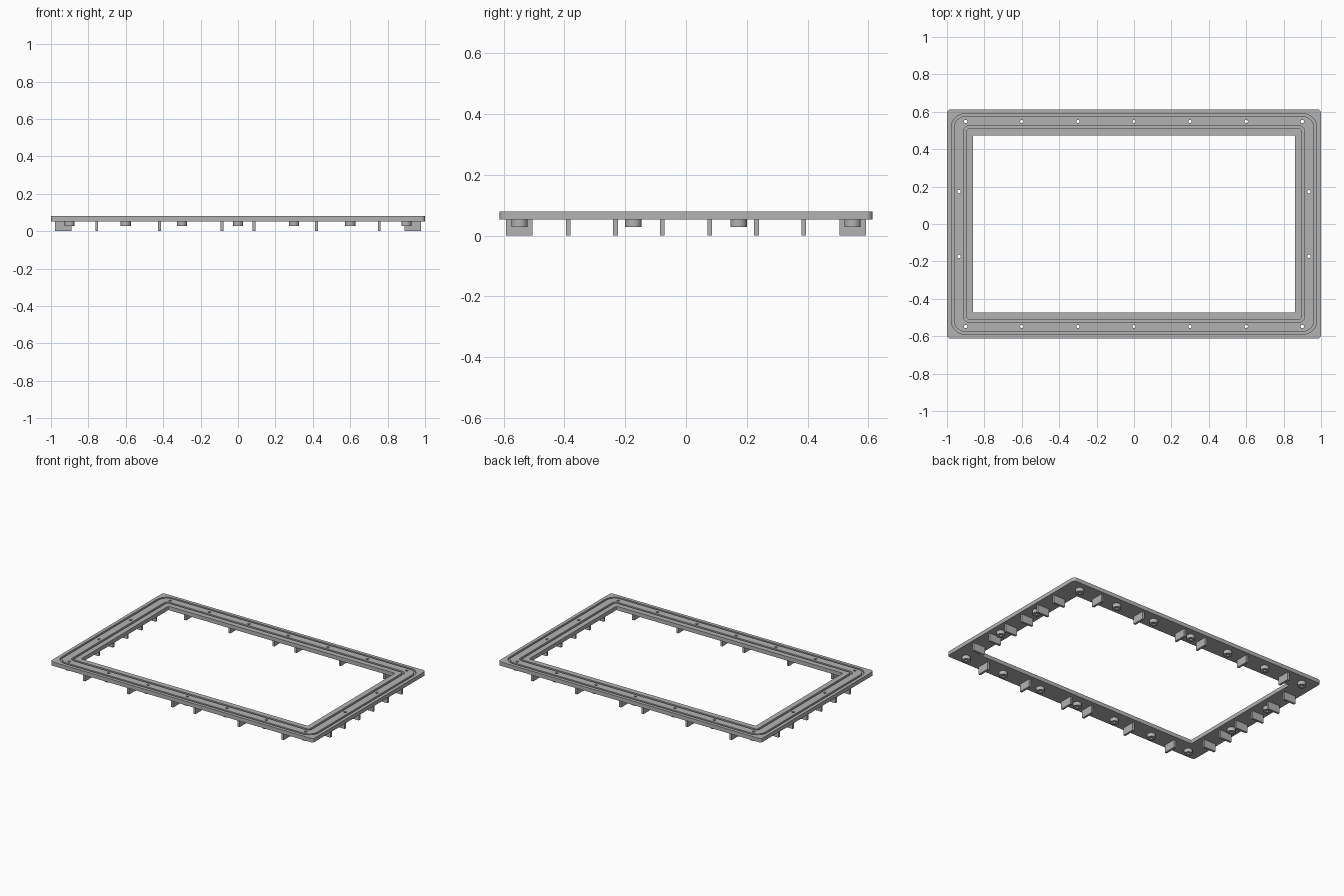
import bpy, bmesh, math
from mathutils import Matrix

cube = bpy.data.objects.get("Cube")
if cube:
    bpy.data.objects.remove(cube, do_unlink=True)

HX, HY = 1.0, 0.613            # outer half sizes
TOP, UNDER = 0.08, 0.053       # plate faces
FLOOR = 0.068                  # groove floor
HOLE_R, BOSS_R, BOSS_Z = 0.009, 0.027, 0.028

grey = bpy.data.materials.new("mid grey")
grey.use_nodes = True
grey.diffuse_color = (0.45, 0.45, 0.45, 1)
grey.node_tree.nodes["Principled BSDF"].inputs["Base Color"].default_value = (0.45, 0.45, 0.45, 1)


def make_object(name, bm):
    bmesh.ops.recalc_face_normals(bm, faces=bm.faces)
    mesh = bpy.data.meshes.new(name)
    bm.to_mesh(mesh)
    bm.free()
    mesh.materials.append(grey)
    obj = bpy.data.objects.new(name, mesh)
    bpy.context.collection.objects.link(obj)
    return obj


def smooth(obj):
    bpy.ops.object.select_all(action='DESELECT')
    obj.select_set(True)
    bpy.context.view_layer.objects.active = obj
    bpy.ops.object.shade_smooth_by_angle(angle=math.radians(30))


def rounded_loop(bm, inset, radius, z, steps=8):
    """Ring of vertices around a rounded rectangle."""
    loop = []
    corners = [(1, 1), (-1, 1), (-1, -1), (1, -1)]
    for i, (sx, sy) in enumerate(corners):
        cx, cy = sx * (HX - inset - radius), sy * (HY - inset - radius)
        for k in range(steps + 1):
            a = math.pi / 2 * (i + k / steps)
            loop.append(bm.verts.new((cx + radius * math.cos(a), cy + radius * math.sin(a), z)))
    return loop


# Frame plate: cross-section (inset, corner radius, height) carried round the rectangle
section = [
    (0, 0.02, UNDER), (0, 0.02, TOP),
    (0.023, 0.075, TOP), (0.023, 0.075, FLOOR), (0.037, 0.061, FLOOR), (0.037, 0.061, TOP),
    (0.088, 0.03, TOP), (0.088, 0.03, FLOOR), (0.103, 0.015, FLOOR), (0.103, 0.015, TOP),
    (0.139, 0.005, TOP), (0.139, 0.005, UNDER),
]
bm = bmesh.new()
loops = [rounded_loop(bm, *s) for s in section]
for a, b in zip(loops, loops[1:] + loops[:1]):
    n = len(a)
    for i in range(n):
        j = (i + 1) % n
        bm.faces.new((a[i], a[j], b[j], b[i]))
frame = make_object("frame_plate", bm)

# Screw positions along the long and short sides
screws = [(0.3 * i, s * 0.548) for i in range(-3, 4) for s in (-1, 1)]
screws += [(sx * 0.935, sy * 0.173) for sx in (-1, 1) for sy in (-1, 1)]

# Screw holes through the plate
bm = bmesh.new()
for x, y in screws:
    bmesh.ops.create_cone(bm, cap_ends=True, segments=16, radius1=HOLE_R, radius2=HOLE_R,
                          depth=0.2, matrix=Matrix.Translation((x, y, TOP)))
cutter = make_object("hole_cutter", bm)
cutter.hide_render = True
cutter.hide_viewport = True
mod = frame.modifiers.new("screw_holes", 'BOOLEAN')
mod.operation = 'DIFFERENCE'
mod.solver = 'EXACT'
mod.object = cutter
depsgraph = bpy.context.evaluated_depsgraph_get()
frame.data = bpy.data.meshes.new_from_object(frame.evaluated_get(depsgraph))
frame.modifiers.clear()
bpy.data.objects.remove(cutter, do_unlink=True)
smooth(frame)

# Hollow screw bosses below the plate
bm = bmesh.new()
SEG = 24
for x, y in screws:
    rings = []
    for r, z in ((BOSS_R, UNDER), (BOSS_R, BOSS_Z), (HOLE_R, BOSS_Z), (HOLE_R, UNDER)):
        rings.append([bm.verts.new((x + r * math.cos(math.tau * k / SEG),
                                    y + r * math.sin(math.tau * k / SEG), z)) for k in range(SEG)])
    for a, b in zip(rings, rings[1:]):
        for k in range(SEG):
            m = (k + 1) % SEG
            bm.faces.new((a[k], a[m], b[m], b[k]))
smooth(make_object("screw_bosses", bm))


# Locating ribs below the plate
def ribs(name, centres, size):
    bm = bmesh.new()
    for x, y in centres:
        place = Matrix.Translation((x, y, UNDER / 2)) @ Matrix.Diagonal((*size, UNDER, 1))
        bmesh.ops.create_cube(bm, size=1, matrix=place)
    make_object(name, bm)


long_steps = [s * v for v in (0.085, 0.42, 0.755) for s in (-1, 1)]
short_steps = [s * v for v in (0.078, 0.232, 0.387) for s in (-1, 1)]
ribs("long_side_ribs", [(x, s * 0.549) for x in long_steps for s in (-1, 1)], (0.015, 0.088))
ribs("short_side_ribs", [(s * 0.935, y) for y in short_steps for s in (-1, 1)], (0.088, 0.015))
